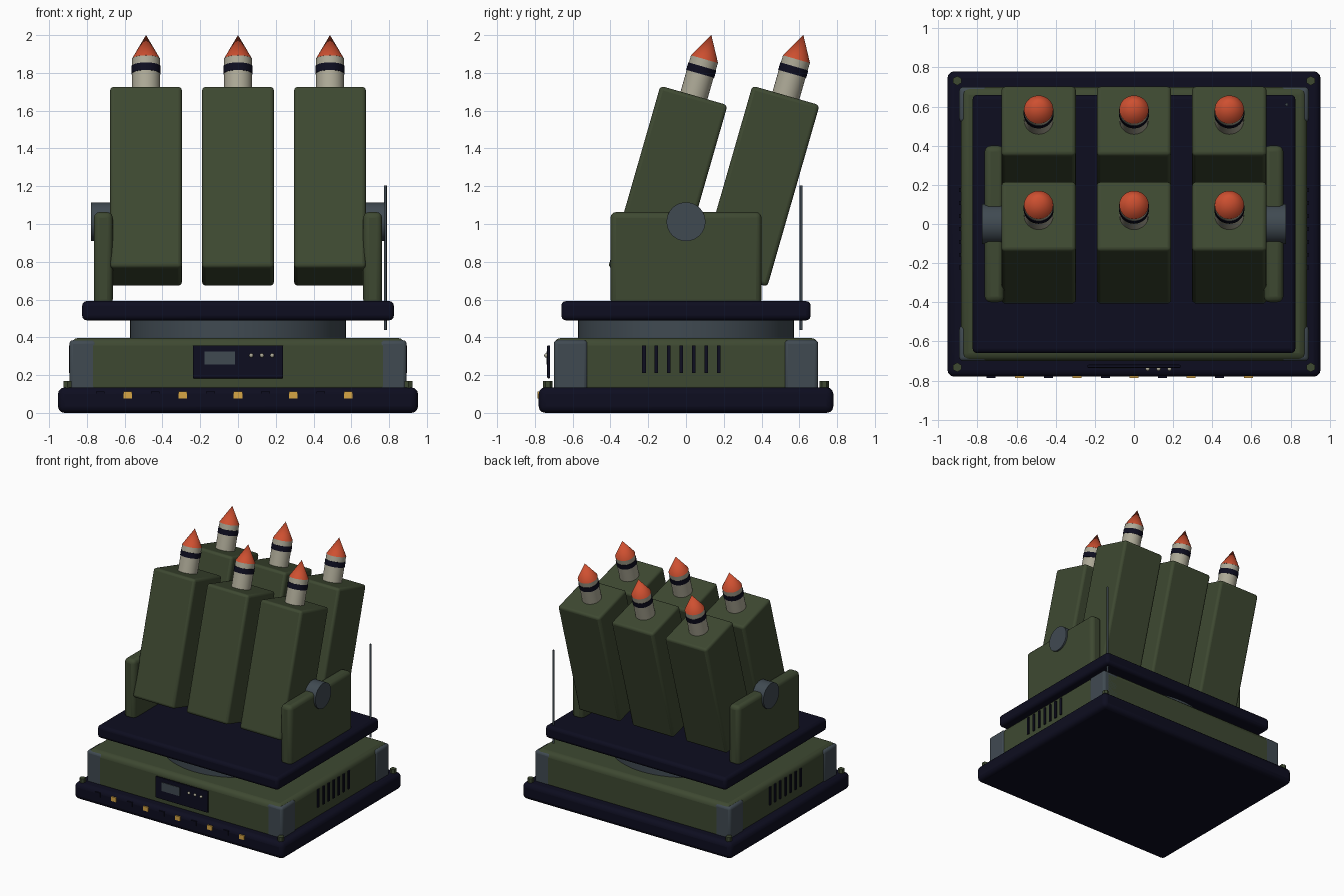
import bpy, math
from mathutils import Matrix, Vector

if "Cube" in bpy.data.objects:
    bpy.data.objects.remove(bpy.data.objects["Cube"])


def mat(name, r, g, b):
    m = bpy.data.materials.new(name)
    m.diffuse_color = (r, g, b, 1)
    m.use_nodes = True
    m.node_tree.nodes["Principled BSDF"].inputs["Base Color"].default_value = m.diffuse_color
    return m


NAVY = mat("dark navy", 0.004, 0.004, 0.014)
GREEN = mat("olive green", 0.048, 0.066, 0.031)
STEEL = mat("blue steel", 0.051, 0.068, 0.083)
CREAM = mat("pale cream", 0.42, 0.40, 0.31)
RED = mat("warm red", 0.62, 0.08, 0.03)
GOLD = mat("gold", 0.68, 0.38, 0.06)


def finish(name, material, bevel=0, segments=3):
    o = bpy.context.object
    o.name = name
    o.data.materials.append(material)
    if bevel:
        b = o.modifiers.new("bevel", "BEVEL")
        b.width, b.segments = bevel, segments
    bpy.ops.object.shade_smooth_by_angle(angle=math.radians(35))
    return o


def box(name, lo, hi, material, bevel=0):
    """Box between two corners."""
    lo, hi = Vector(lo), Vector(hi)
    bpy.ops.mesh.primitive_cube_add(size=1)
    bpy.context.object.data.transform(
        Matrix.Translation((lo + hi) / 2) @ Matrix.Diagonal((hi - lo).to_4d()))
    return finish(name, material, bevel)


def rod(name, r, a, b, material, sides=32, r2=None):
    """Cylinder or cone from point a to point b."""
    a, b = Vector(a), Vector(b)
    bpy.ops.mesh.primitive_cone_add(vertices=sides, radius1=r, depth=(b - a).length,
                                    radius2=r if r2 is None else r2)
    q = (b - a).to_track_quat('Z', 'Y').to_matrix().to_4x4()
    bpy.context.object.data.transform(Matrix.Translation((a + b) / 2) @ q)
    return finish(name, material)


# Base, hull, turntable and deck
box("base_plate", (-.953, -.78, 0), (.953, .78, .135), NAVY, .035)
box("hull", (-.885, -.70, .10), (.885, .70, .397), GREEN, .04)
rod("turntable_ring", .572, (0, 0, .38), (0, 0, .50), STEEL, 64)
box("deck", (-.825, -.66, .49), (.825, .66, .592), NAVY, .025)

for sx in (-1, 1):
    # Corner guards and hex bolts
    for sy in (-1, 1):
        box("corner_guard", (sx * .82 - .073, sy * .61 - .09, .11),
            (sx * .82 + .073, sy * .61 + .09, .385), STEEL, .02)
        rod("base_bolt", .024, (sx * .903, sy * .732, .12), (sx * .903, sy * .732, .168), GREEN, 6)
    # Side cheeks with trunnions
    box("side_cheek", (sx * .713 - .05, -.40, .57), (sx * .713 + .05, .40, 1.063), GREEN, .03)
    rod("trunnion", .103, (sx * .675, 0, 1.012), (sx * .777, 0, 1.012), STEEL, 32)
    # Side vents
    for i in range(7):
        y = -.223 + i * .066
        box("vent_slat", (sx * .887 - .007, y - .01, .21), (sx * .887 + .007, y + .01, .358), NAVY)

# Front control panel
box("control_panel", (-.238, -.735, .183), (.238, -.719, .358), NAVY, .005)
box("panel_screen", (-.178, -.739, .255), (-.016, -.733, .326), STEEL)
for x in (.07, .126, .181):
    bpy.ops.mesh.primitive_uv_sphere_add(segments=16, ring_count=8, radius=.011,
                                         location=(x, -.74, .304))
    finish("panel_knob", CREAM)

# Alternating marker tiles along the front edge of the base
for i in range(10):
    x = -.73 + i * .146
    box("marker_tile", (x - .023, -.787, .077), (x + .023, -.77, .113), GOLD if i % 2 else NAVY)

# Whip antenna
rod("antenna", .008, (.78, .61, .44), (.78, .61, 1.205), STEEL, 12)

# Six tilted launch boxes, each with a rocket showing
TILT = Matrix.Rotation(-.28, 4, 'X')
for y in (-.096, .391):
    for x in (-.487, 0, .487):
        parts = [
            box("launch_box", (-.19, -.185, -.5), (.19, .185, .5), GREEN, .02),
            rod("rocket_body", .074, (0, 0, .45), (0, 0, .70), CREAM),
            rod("rocket_band", .077, (0, 0, .619), (0, 0, .66), NAVY),
            rod("rocket_nose", .075, (0, 0, .70), (0, 0, .833), RED, 32, 0),
        ]
        for o in parts:
            o.matrix_world = Matrix.Translation((x, y, 1.2)) @ TILT
